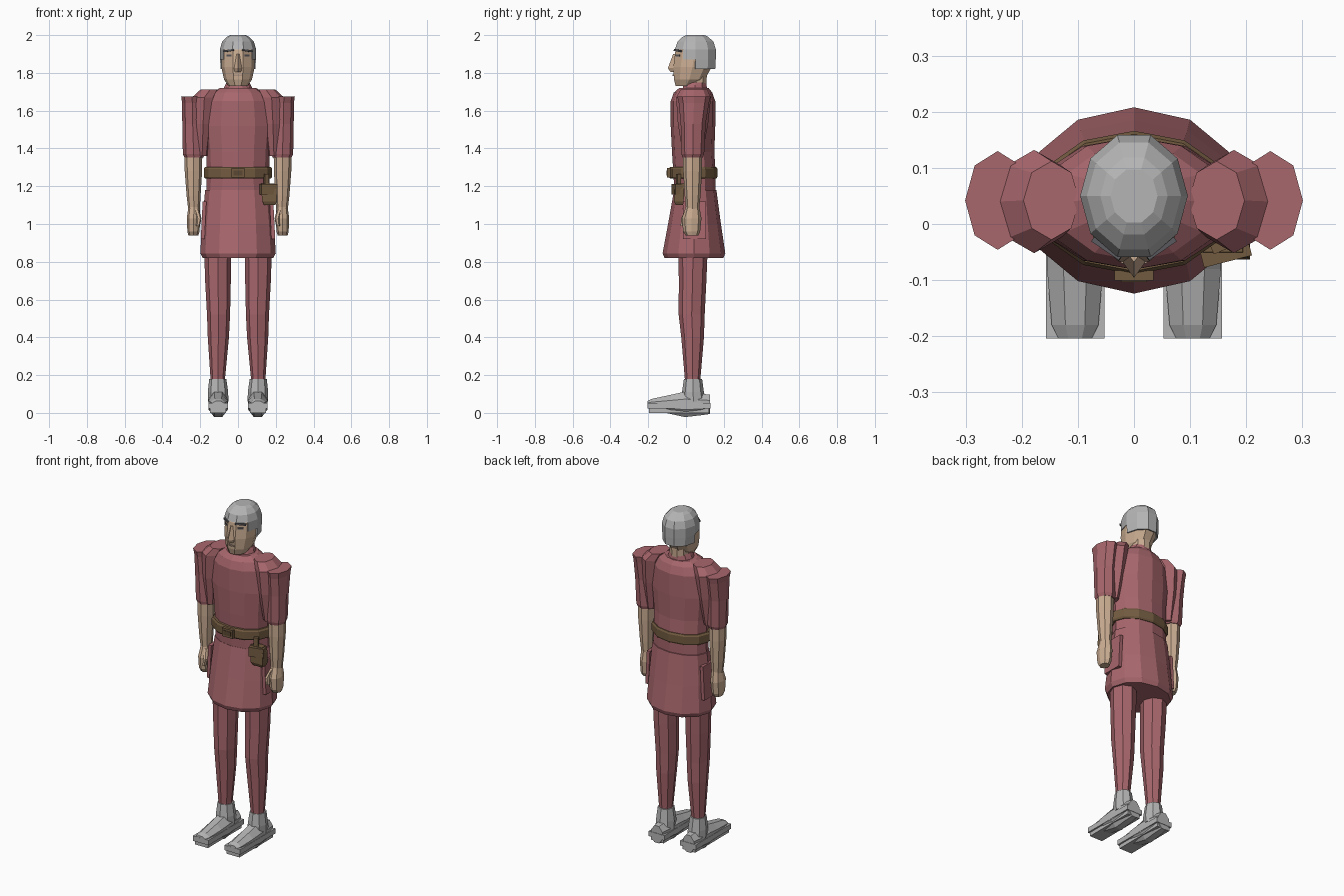
import bpy, bmesh, math
from mathutils import Matrix


def material(name, rgb):
    m = bpy.data.materials.new(name)
    m.diffuse_color = (*rgb, 1)
    return m


RED = material("dusty_red_cloth", (0.39, 0.135, 0.152))
SKIN = material("skin", (0.60, 0.42, 0.29))
GREY = material("light_grey", (0.46, 0.46, 0.465))
BROWN = material("brown_leather", (0.17, 0.105, 0.052))
DARK = material("dark_brown", (0.105, 0.064, 0.032))
BROW = material("dark_grey", (0.10, 0.10, 0.11))
LIP = material("lip", (0.42, 0.29, 0.22))


def finish(name, bm, mat, mirror=False):
    bmesh.ops.recalc_face_normals(bm, faces=bm.faces[:])
    me = bpy.data.meshes.new(name)
    bm.to_mesh(me)
    bm.free()
    me.materials.append(mat)
    ob = bpy.data.objects.new(name, me)
    bpy.context.collection.objects.link(ob)
    if mirror:
        ob.modifiers.new("mirror", 'MIRROR').use_mirror_merge = False
    return ob


def loft(name, rings, n, mat, mirror=False, along_y=False, phase=0.0, keep=None, cap=True):
    """Rings are (height, cx, cy, rx, ry), or (y, cx, cz, rx, rz) along y."""
    bm = bmesh.new()
    loops = []
    for h, cx, cy, rx, ry in rings:
        loop = []
        for i in range(n):
            a = phase + 2 * math.pi * i / n
            u, v = cx + rx * math.cos(a), cy + ry * math.sin(a)
            loop.append(bm.verts.new((u, h, v) if along_y else (u, v, h)))
        loops.append(loop)
    for a, b in zip(loops, loops[1:]):
        for i in range(n):
            j = (i + 1) % n
            bm.faces.new((a[i], a[j], b[j], b[i]))
    if cap:
        bm.faces.new(loops[0][::-1])
    bm.faces.new(loops[-1])
    if keep:
        drop = [f for f in bm.faces if not keep(f.calc_center_median())]
        bmesh.ops.delete(bm, geom=drop, context='FACES')
    return finish(name, bm, mat, mirror)


def box(name, center, size, mat, mirror=False, turn=0.0, tilt=0.0):
    bm = bmesh.new()
    m = (Matrix.Translation(center) @ Matrix.Rotation(turn, 4, 'Z')
         @ Matrix.Rotation(tilt, 4, 'Y') @ Matrix.Diagonal((*size, 1)))
    bmesh.ops.create_cube(bm, size=1, matrix=m)
    return finish(name, bm, mat, mirror)


# Tunic body, collar and flared skirt
loft("tunic_body", [(1.17, 0, .047, .168, .108), (1.27, 0, .045, .165, .112),
                    (1.38, 0, .038, .168, .112), (1.52, 0, .037, .182, .118),
                    (1.65, 0, .037, .168, .118), (1.695, 0, .037, .14, .102),
                    (1.72, 0, .042, .095, .078)], 12, RED)
loft("collar", [(1.70, 0, .045, .085, .072), (1.735, 0, .048, .068, .064),
                (1.75, 0, .05, .06, .06)], 10, RED)
loft("skirt", [(.82, 0, .042, .186, .156), (.845, 0, .042, .2, .166),
               (1.0, 0, .045, .19, .14), (1.18, 0, .049, .174, .112)], 12, RED)
box("side_flap", (.182, .045, 1.02), (.02, .12, .20), RED, True, tilt=-.05)

# Shoulders and sleeves
P8 = math.pi / 8
loft("shoulders", [(1.36, .19, .035, .03, .05), (1.53, .185, .037, .05, .08),
                   (1.67, .178, .04, .066, .092), (1.713, .147, .042, .05, .07)],
     8, RED, True)
loft("sleeves", [(1.352, .233, .035, .05, .054), (1.37, .235, .036, .057, .06),
                 (1.53, .24, .038, .055, .066), (1.64, .242, .042, .054, .08),
                 (1.675, .243, .042, .058, .088)], 8, RED, True)

# Arms and hands
loft("forearms", [(1.07, .233, .035, .03, .034), (1.15, .235, .035, .037, .042),
                  (1.28, .236, .035, .046, .05), (1.37, .236, .035, .047, .051)],
     8, SKIN, True)
loft("hands", [(.938, .236, .032, .026, .032), (.96, .236, .03, .032, .045),
               (1.03, .235, .03, .036, .052), (1.09, .233, .035, .03, .036)],
     8, SKIN, True)
loft("thumbs", [(.99, .212, -.016, .01, .014), (1.03, .206, -.012, .013, .017),
                (1.08, .22, .015, .012, .016)], 6, SKIN, True)

# Legs
loft("legs", [(.16, .107, .035, .038, .04), (.19, .107, .035, .039, .042),
              (.40, .104, .035, .056, .06), (.52, .103, .03, .061, .069),
              (.70, .106, .035, .068, .073), (.95, .108, .038, .074, .08)],
     8, RED, True)

# Shoes
loft("shoe_uppers", [(-.204, .105, .045, .032, .02), (-.18, .105, .045, .045, .032),
                     (-.08, .105, .045, .054, .055), (-.005, .105, .045, .055, .073),
                     (.08, .105, .045, .05, .062), (.128, .105, .045, .04, .055)],
     8, GREY, True, along_y=True, phase=P8, keep=None)
loft("shoe_ankles", [(.06, .105, .04, .054, .065), (.11, .106, .037, .054, .058),
                     (.18, .107, .037, .045, .048)], 8, GREY, True)
box("shoe_soles", (.105, -.037, .037), (.104, .335, .03), GREY, True)
box("sole_treads", (.105, -.037, .011), (.085, .32, .022), GREY, True)

# Belt, buckle and pouch
loft("belt", [(1.24, 0, .038, .174, .122), (1.25, 0, .038, .181, .128),
              (1.292, 0, .038, .181, .128), (1.302, 0, .038, .174, .122)], 12, BROWN)
box("buckle", (0, -.092, 1.271), (.07, .018, .05), BROWN)
box("buckle_bar", (0, -.101, 1.271), (.046, .005, .026), DARK)
loft("pouch", [(1.10, .168, -.035, .042, .028), (1.12, .168, -.038, .055, .036),
               (1.18, .163, -.035, .058, .036), (1.215, .158, -.03, .05, .028)],
     4, BROWN, phase=math.pi / 4 + .0)
box("pouch_flap", (.162, -.045, 1.185), (.088, .045, .055), BROWN, turn=.25)
box("pouch_strap", (.15, -.04, 1.23), (.025, .02, .07), BROWN, turn=.4)

# Neck and head
loft("neck", [(1.70, 0, .055, .056, .056), (1.84, 0, .058, .06, .056)], 10, SKIN)
loft("head", [(1.73, 0, -.002, .05, .055), (1.765, 0, .018, .074, .086),
              (1.83, 0, .034, .088, .106), (1.92, 0, .045, .089, .106),
              (1.98, 0, .05, .06, .07)], 10, SKIN)
loft("nose", [(1.805, 0, -.062, .02, .02), (1.825, 0, -.064, .023, .032),
              (1.90, 0, -.052, .012, .016)], 4, SKIN)

# Hair cap: full crown, long at the back, open over the face
hair = loft("hair", [(1.82, 0, .05, .092, .11), (1.87, 0, .05, .095, .113),
                     (1.925, 0, .05, .096, .114), (1.965, 0, .05, .084, .1),
                     (1.99, 0, .05, .06, .072), (2.0, 0, .05, .042, .05)],
            10, GREY, cap=False,
            keep=lambda c: c.z > 1.92 or c.y > .045 + (.03 if c.z < 1.87 else -.03))
solid = hair.modifiers.new("thickness", 'SOLIDIFY')
solid.thickness = .008
solid.offset = -1

# Face details
box("eyebrows", (.048, -.043, 1.918), (.06, .012, .01), BROW, True, turn=.6, tilt=.12)
box("eyes", (.045, -.041, 1.892), (.034, .009, .009), BROW, True, turn=.65)
box("mouth", (0, -.066, 1.787), (.046, .009, .008), LIP)
